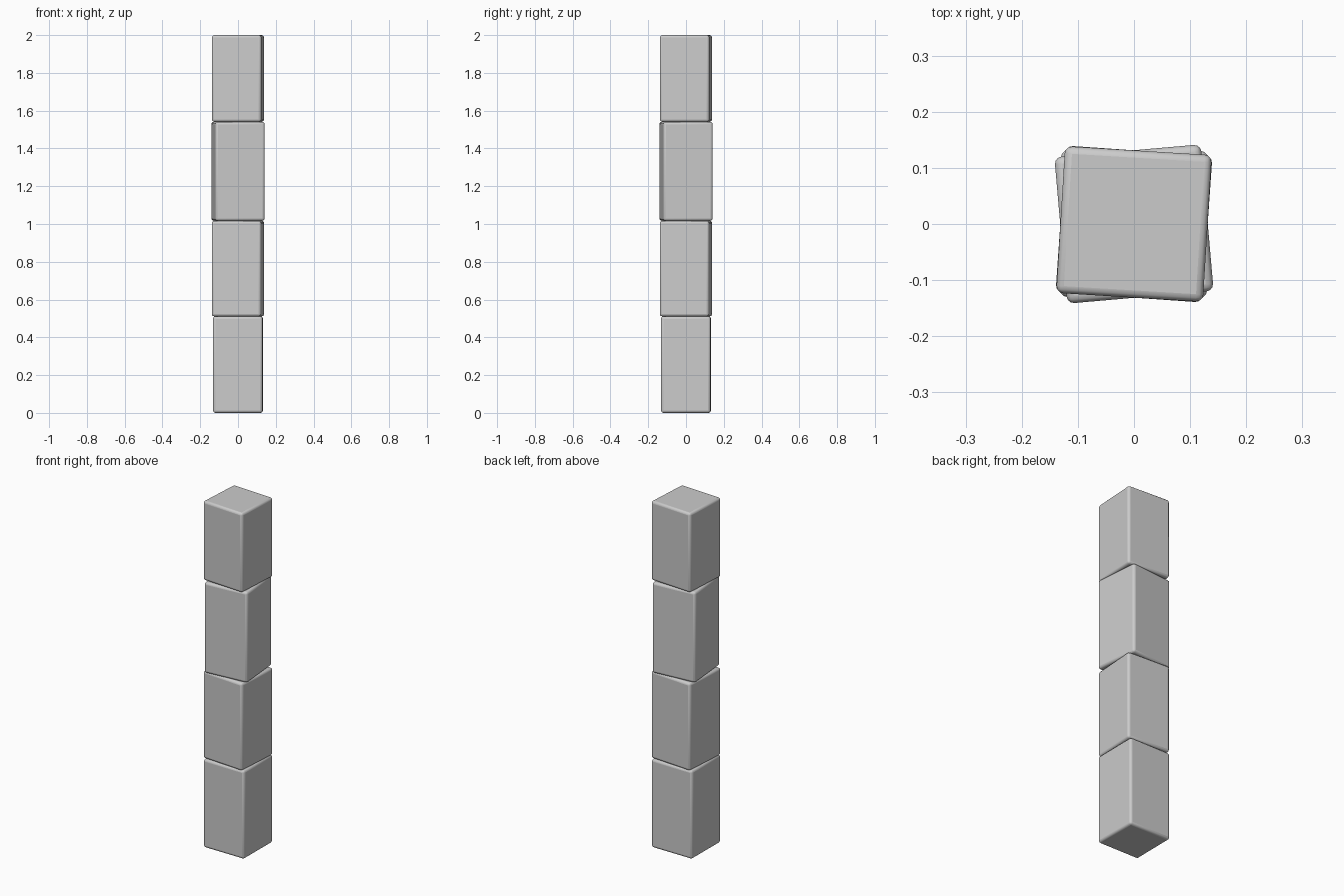
import bpy, math

if "Cube" in bpy.data.objects:
    bpy.data.objects.remove(bpy.data.objects["Cube"])

HALF = 0.131    # half width of each block
ROUND = 0.013   # edge rounding

def block(name, z0, z1, angle):
    bpy.ops.mesh.primitive_cube_add(size=1, location=(0, 0, (z0 + z1) / 2))
    ob = bpy.context.object
    ob.name = name
    ob.scale = (2 * HALF, 2 * HALF, z1 - z0)
    bpy.ops.object.transform_apply(location=False, rotation=False, scale=True)
    ob.rotation_euler.z = math.radians(angle)
    bevel = ob.modifiers.new("rounded_edges", 'BEVEL')
    bevel.width = ROUND
    bevel.segments = 3
    bpy.ops.object.shade_smooth_by_angle(angle=math.radians(40))

# Four stacked pillar blocks, each turned slightly: name, bottom, top, twist
for spec in [("bottom_block", 0.0, 0.511, -0.5),
             ("lower_middle_block", 0.511, 1.017, -4),
             ("upper_middle_block", 1.017, 1.541, 5),
             ("top_block", 1.541, 2.0, -3.5)]:
    block(*spec)
